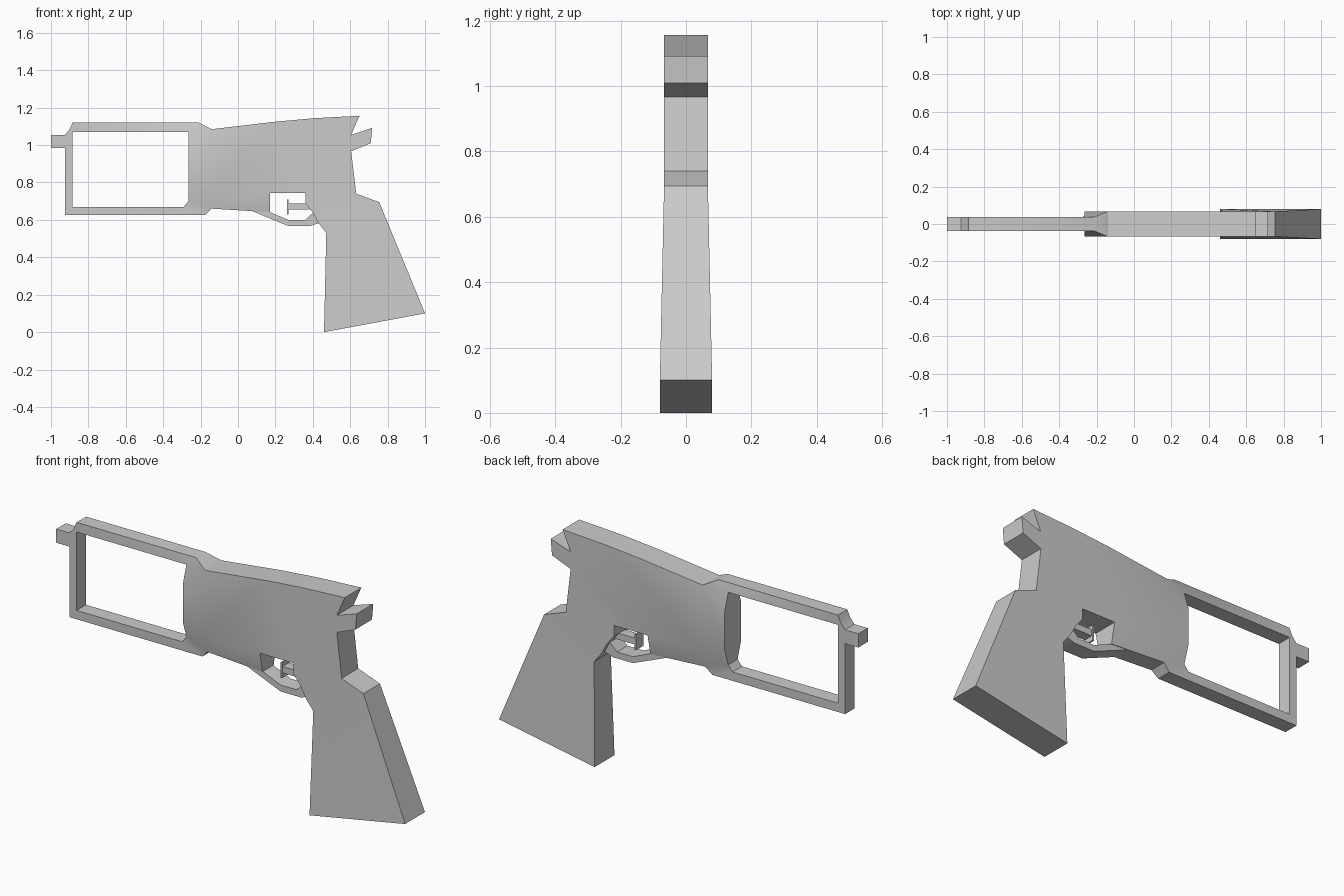
import bpy, bmesh, math

if "Cube" in bpy.data.objects:
    bpy.data.objects.remove(bpy.data.objects["Cube"])

F, B, G = 0.038, 0.067, 0.08   # half widths: frame, body, grip base


def slab(name, pts, faces):
    """Symmetric solid: pts = {key: (x, z, half width)}, faces = side polygons."""
    bm = bmesh.new()
    near = {k: bm.verts.new((x, -w, z)) for k, (x, z, w) in pts.items()}
    far = {k: bm.verts.new((x, w, z)) for k, (x, z, w) in pts.items()}
    edges = [(f[i - 1], f[i]) for f in faces for i in range(len(f))]
    for f in faces:
        bm.faces.new([near[k] for k in f])
        bm.faces.new([far[k] for k in reversed(f)])
    # walls along every outline edge, including holes
    for a, b in edges:
        if (b, a) not in edges:
            bm.faces.new((near[b], near[a], far[a], far[b]))
    bmesh.ops.recalc_face_normals(bm, faces=bm.faces)
    mesh = bpy.data.meshes.new(name)
    bm.to_mesh(mesh)
    bm.free()
    ob = bpy.data.objects.new(name, mesh)
    bpy.context.collection.objects.link(ob)
    bpy.ops.object.select_all(action='DESELECT')
    ob.select_set(True)
    bpy.context.view_layer.objects.active = ob
    bpy.ops.object.shade_smooth_by_angle(angle=math.radians(30))
    return ob


def bar(name, x0, x1, z0, z1, w):
    return slab(name, {'a': (x0, z0, w), 'b': (x1, z0, w), 'c': (x1, z1, w), 'd': (x0, z1, w)},
                ['abcd'])


# Open front frame, receiver, hammer and grip as one body
body = {
    # muzzle stub and open frame
    'n1': (-1, 1.055, F), 'n2': (-1, .985, F), 'n3': (-.925, .985, F), 'n4': (-.925, 1.055, F),
    'a': (-.885, 1.12, F), 'a0': (-.9, 1.085, F), 'b': (-.885, 1.07, F),
    'c': (-.925, .625, F), 'd': (-.885, .67, F),
    'e': (-.265, 1.07, F), 'f': (-.21, 1.12, F), 'g': (-.175, .625, F), 'h': (-.29, .67, F),
    # receiver
    'i': (-.265, .70, F), 'j': (-.265, .98, B), 'k': (-.265, .79, B),
    'm': (-.14, 1.085, B), 'o': (-.14, .66, .045), 'p': (-.14, .745, B),
    'q': (.17, .745, B), 'r': (.17, .642, .045), 's': (.075, .647, .045),
    't0': (.2, 1.125, B), 't1': (.4, 1.143, B), 't2': (.65, 1.157, B), 't3': (.605, 1.055, B),
    # hammer
    'h1': (.717, 1.092, B), 'h2': (.71, 1.01, B), 'h3': (.605, .967, B),
    # grip
    'u': (.36, .745, B), 'v': (.36, .69, B), 'w': (.4, .64, B), 'x': (.43, .583, B),
    'y': (.472, .53, B), 'b1': (.632, .74, B), 'b2': (.755, .695, B),
    'z1': (.46, 0, G), 'z2': (1, .1, G),
}
slab('body', body, [s.split() for s in (
    'n1 n2 n3 n4', 'n4 n3 c d b a a0', 'a b e f', 'd c g h',
    'f e m', 'e j m', 'j k p m', 'k i o p', 'i h g o', 'p o s r q',
    'm p q u b1 h3 t3 t2 t1 t0', 't3 h3 h2 h1',
    'u v w x y b2 b1', 'y z1 z2 b2')])

# Trigger guard loop
W = .042
slab('trigger_guard', {
    's': (.075, .647, W), 'r': (.17, .642, W), 'p': (.27, .6, W), 'q': (.36, .6, W),
    'w': (.402, .64, W), 'x': (.432, .583, W), 'y': (.385, .567, W), 'z': (.27, .567, W),
}, ['szpr', 'zyqp', 'yxwq'])

# Trigger
bar('trigger_blade', .262, .27, .63, .71, .03)
bar('trigger_bar', .266, .385, .655, .688, .025)
